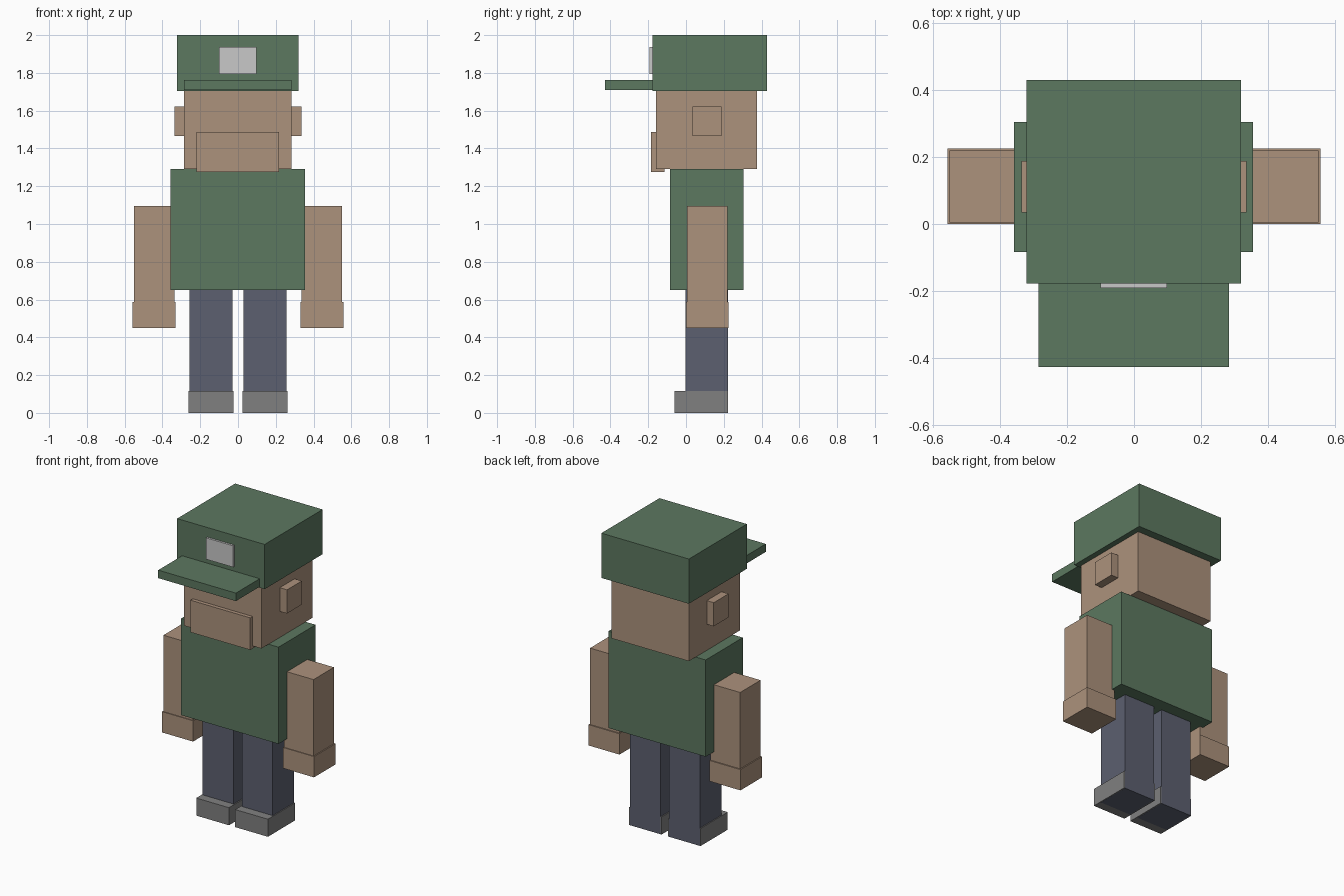
import bpy, bmesh

if "Cube" in bpy.data.objects:
    bpy.data.objects.remove(bpy.data.objects["Cube"])


def material(name, r, g, b):
    m = bpy.data.materials.new(name)
    m.diffuse_color = (r, g, b, 1)
    m.use_nodes = True
    m.node_tree.nodes["Principled BSDF"].inputs["Base Color"].default_value = m.diffuse_color
    return m


GREEN = material("cloth_green", 0.107, 0.188, 0.117)
SKIN = material("skin_tan", 0.413, 0.287, 0.202)
NAVY = material("trouser_slate", 0.107, 0.117, 0.162)
GREY = material("shoe_grey", 0.216, 0.216, 0.216)
LIGHT = material("badge_light_grey", 0.58, 0.58, 0.58)


def box(name, x, y, z, mat):
    """Flat-sided box from its (min, max) range on each axis."""
    ranges = [sorted(r) for r in (x, y, z)]
    bm = bmesh.new()
    bmesh.ops.create_cube(bm, size=1)
    for v in bm.verts:
        v.co = [r[0] if c < 0 else r[1] for c, r in zip(v.co, ranges)]
    mesh = bpy.data.meshes.new(name)
    bm.to_mesh(mesh)
    bm.free()
    mesh.materials.append(mat)
    obj = bpy.data.objects.new(name, mesh)
    bpy.context.collection.objects.link(obj)
    return obj


def pair(name, x, y, z, mat):
    """The same box on both sides of the body."""
    for side, s in (("left", 1), ("right", -1)):
        box(f"{side}_{name}", (s * x[0], s * x[1]), y, z, mat)


# Legs and shoes (the legs run down through the shoes)
pair("leg", (0.03, 0.257), (-0.003, 0.2225), (0, 0.65), NAVY)
pair("shoe", (0.023, 0.263), (-0.062, 0.222), (0.0005, 0.117), GREY)

# Torso
box("torso", (-0.358, 0.356), (-0.084, 0.305), (0.65, 1.292), GREEN)

# Arms and slightly wider hands
pair("arm", (0.335, 0.551), (0.005, 0.219), (0.588, 1.095), SKIN)
pair("hand", (0.33, 0.558), (0, 0.226), (0.45, 0.588), SKIN)

# Head, jaw plate and ears
box("head", (-0.285, 0.283), (-0.159, 0.377), (1.292, 1.705), SKIN)
box("jaw", (-0.22, 0.218), (-0.184, -0.115), (1.275, 1.488), SKIN)
pair("ear", (0.27, 0.336), (0.034, 0.189), (1.465, 1.622), SKIN)

# Cap with brim and badge
box("cap", (-0.322, 0.32), (-0.178, 0.43), (1.703, 2), GREEN)
box("cap_brim", (-0.286, 0.284), (-0.428, -0.17), (1.71, 1.763), GREEN)
box("cap_badge", (-0.1, 0.098), (-0.192, -0.17), (1.795, 1.937), LIGHT)
